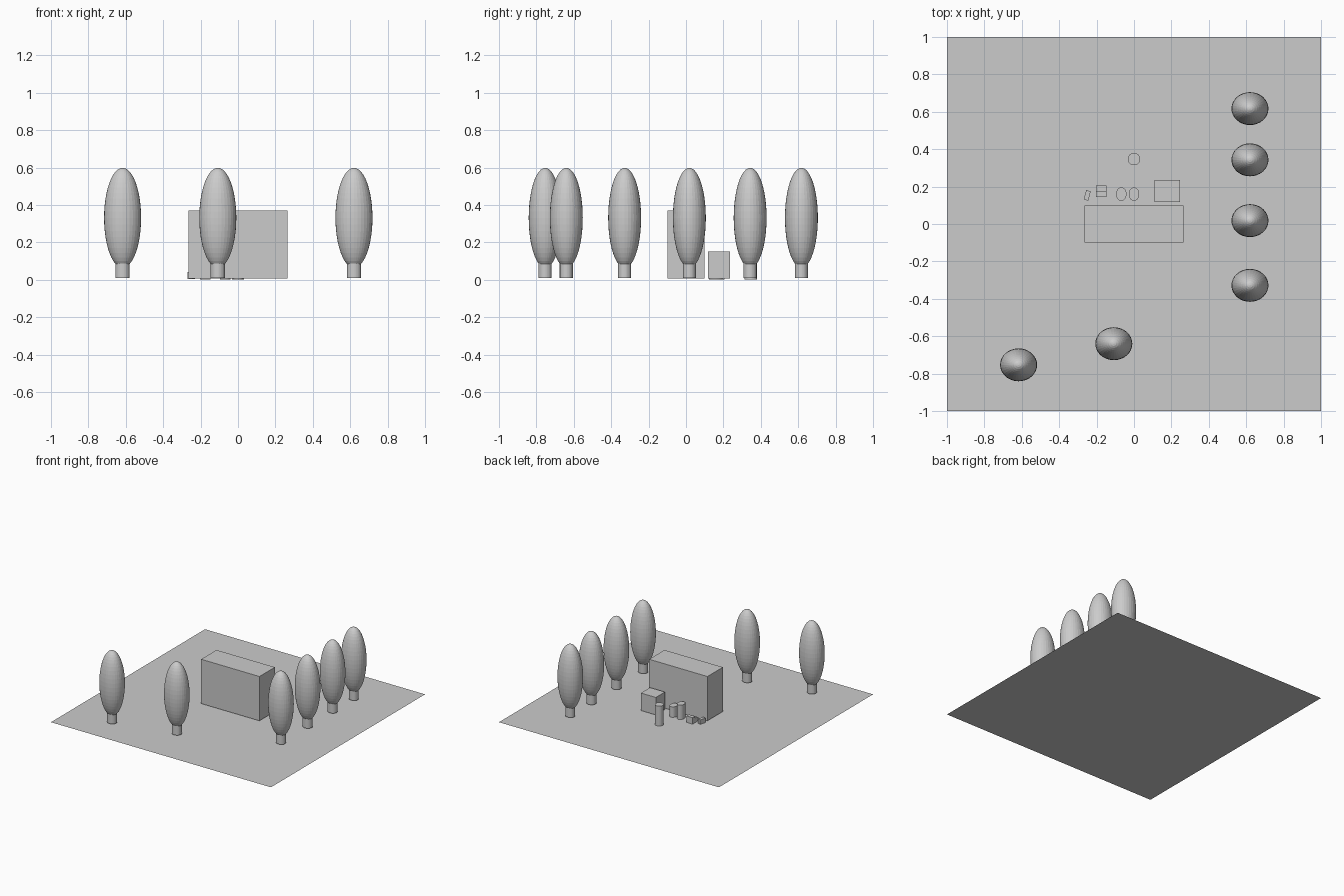
import bpy
from math import radians

if "Cube" in bpy.data.objects:
    bpy.data.objects.remove(bpy.data.objects["Cube"])


def box(name, x, y, z0, z1, w, d, turn=0):
    bpy.ops.mesh.primitive_cube_add(size=1, location=(x, y, (z0 + z1) / 2),
                                    rotation=(0, 0, radians(turn)))
    ob = bpy.context.object
    ob.name = name
    ob.scale = (w, d, z1 - z0)
    return ob


def post(name, x, y, z0, z1, rx, ry, sides=32):
    bpy.ops.mesh.primitive_cylinder_add(vertices=sides, radius=1, depth=1,
                                        location=(x, y, (z0 + z1) / 2))
    ob = bpy.context.object
    ob.name = name
    ob.scale = (rx, ry, z1 - z0)
    return ob


def tree(i, x, y):
    post(f"tree_trunk_{i}", x, y, 0.01, 0.11, 0.038, 0.035)
    bpy.ops.mesh.primitive_uv_sphere_add(segments=32, ring_count=24, radius=1,
                                         location=(x, y, 0.331))
    ob = bpy.context.object
    ob.name = f"tree_crown_{i}"
    ob.scale = (0.099, 0.088, 0.267)


# Flat site
bpy.ops.mesh.primitive_plane_add(size=2)
bpy.context.object.name = "ground"

# Main building and annex
box("main_building", 0, 0, 0.006, 0.37, 0.53, 0.2)
box("annex", 0.177, 0.177, 0.006, 0.15, 0.136, 0.118)

# Silos behind the building
post("tall_silo", 0, 0.347, 0.002, 0.165, 0.033, 0.033)
post("middle_silo", -0.068, 0.16, 0.002, 0.12, 0.028, 0.036)
post("short_silo", 0, 0.16, 0.002, 0.088, 0.028, 0.036)

# Small sheds
box("stepped_shed_back", -0.176, 0.189, 0.002, 0.055, 0.056, 0.032)
box("stepped_shed_front", -0.176, 0.159, 0.002, 0.04, 0.056, 0.028)
box("small_shed", -0.25, 0.153, 0.005, 0.042, 0.025, 0.052, -15)

# Trees along the right side and the front
spots = [(0.62, 0.617), (0.62, 0.343), (0.62, 0.018),
         (0.62, -0.328), (-0.108, -0.64), (-0.617, -0.753)]
for i, (x, y) in enumerate(spots, 1):
    tree(i, x, y)
